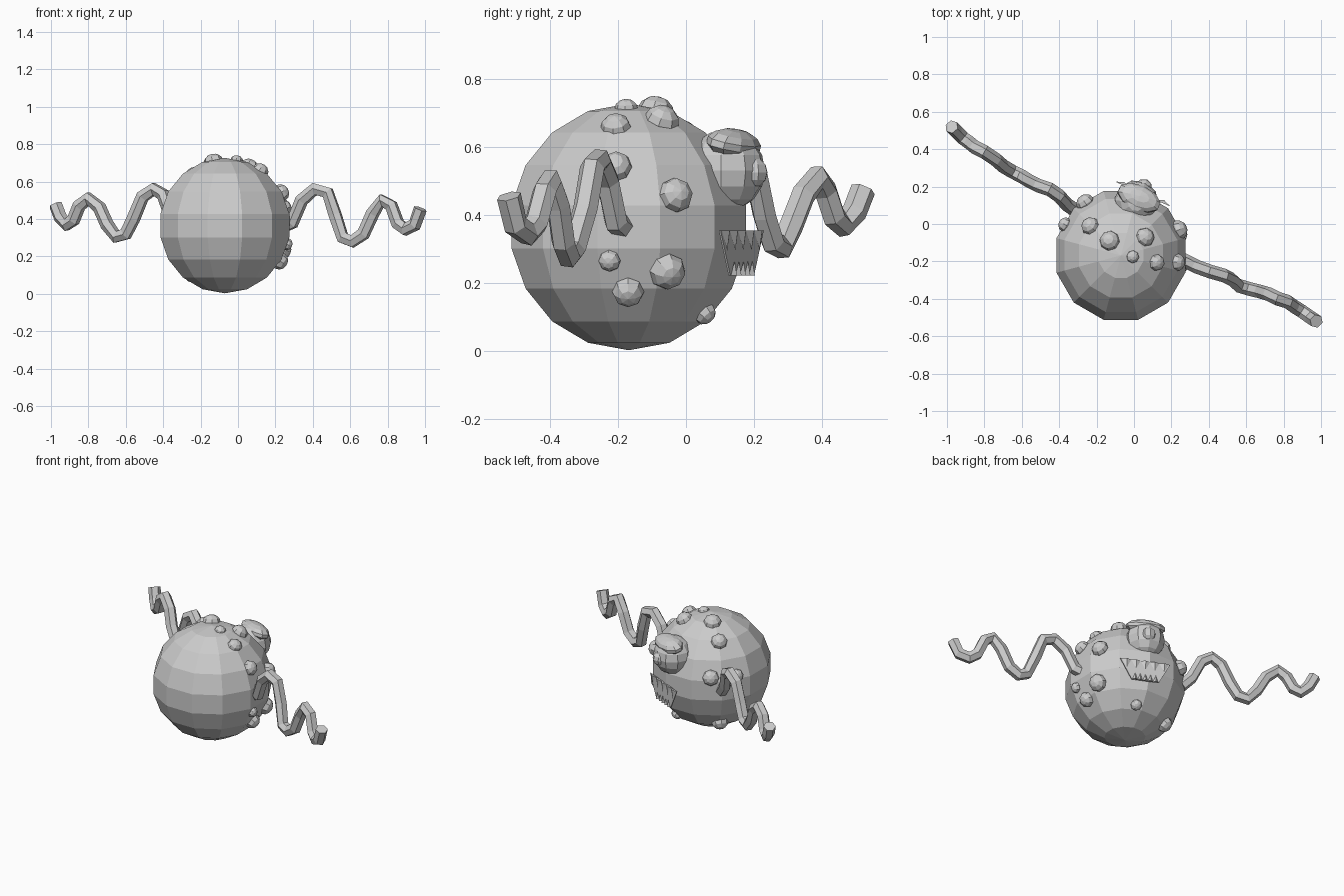
import bpy, bmesh, math
from mathutils import Vector, Matrix

if "Cube" in bpy.data.objects:
    bpy.data.objects.remove(bpy.data.objects["Cube"])

BODY = Vector((-0.07, -0.168, 0.365))
R = 0.362
FACE = Vector((0.41, 0.912, 0.0))       # direction the face looks
SIDE = Vector((0.912, -0.41, 0.0))      # along the mouth
UP = Vector((0, 0, 1))


def ball(name, loc, radius, scale=(1, 1, 1), seg=12, rings=9, rot=Matrix()):
    bm = bmesh.new()
    bmesh.ops.create_uvsphere(bm, u_segments=seg, v_segments=rings, radius=radius)
    bm.transform(Matrix.Translation(loc) @ rot @ Matrix.Diagonal((*scale, 1)))
    return finish(name, bm)


def finish(name, bm):
    bmesh.ops.recalc_face_normals(bm, faces=bm.faces)
    me = bpy.data.meshes.new(name)
    bm.to_mesh(me)
    bm.free()
    ob = bpy.data.objects.new(name, me)
    bpy.context.collection.objects.link(ob)
    return ob


# Round body, turned half a segment
ball("body", BODY, R, rot=Matrix.Rotation(math.radians(15), 4, 'Z'))

# Single eye, pupil and heavy upper lid
turn = Matrix.Rotation(math.radians(-24), 4, 'Z')
eye = Vector((0.012, 0.115, 0.53))
ball("eyeball", eye, 0.12, rot=turn, seg=10, rings=8)
ball("pupil", eye + Vector((0.04, 0.082, -0.005)), 0.045, seg=8, rings=6, rot=turn)
ball("eyelid", eye + Vector((0.015, 0.025, 0.078)), 1, (0.125, 0.07, 0.045), 10, 7,
     turn @ Matrix.Rotation(math.radians(-15), 4, 'X'))

# Warts scattered over the skin: position and radius
warts = [
    (-0.13, -0.09, 0.70, 0.055), (0.06, -0.07, 0.68, 0.052),
    (-0.01, -0.175, 0.695, 0.035), (0.115, -0.205, 0.65, 0.045),
    (0.23, -0.205, 0.54, 0.047), (0.23, -0.035, 0.455, 0.052),
    (0.235, -0.055, 0.235, 0.055), (0.225, -0.17, 0.175, 0.047),
    (0.265, -0.225, 0.265, 0.033), (-0.235, -0.01, 0.635, 0.05),
    (-0.265, 0.12, 0.45, 0.05), (-0.375, 0.0, 0.45, 0.04),
    (-0.25, 0.0, 0.095, 0.05), (0.03, 0.06, 0.105, 0.035),
]
for i, (x, y, z, r) in enumerate(warts):
    out = (Vector((x, y, z)) - BODY).normalized()
    rot = out.to_track_quat('Z', 'Y').to_matrix().to_4x4()
    ball(f"wart_{i + 1}", BODY + out * (R - 0.01), r, (1, 1, 0.85), 8, 6, rot)

# Mouth plate: a thin trapezoid
centre = Vector((0.05, 0.165, 0.0))


def at(u, z, d):
    return centre + SIDE * u + UP * z + FACE * d


bm = bmesh.new()
outline = [(-0.155, 0.355), (0.155, 0.355), (0.085, 0.222), (-0.085, 0.222)]
back = [bm.verts.new(at(u, z, -0.006)) for u, z in outline]
front = [bm.verts.new(at(u, z, 0.0)) for u, z in outline]
bm.faces.new(back)
bm.faces.new(front[::-1])
for i in range(4):
    j = (i + 1) % 4
    bm.faces.new((back[i], back[j], front[j], front[i]))
finish("mouth", bm)


# Rows of pointed teeth
def teeth(name, half, z, length, count):
    bm = bmesh.new()
    w = 2 * half / count
    for i in range(count):
        u = -half + i * w
        a, b, t, k = [bm.verts.new(p) for p in (
            at(u, z, 0.0), at(u + w, z, 0.0),
            at(u + w / 2, z + length, 0.004), at(u + w / 2, z, 0.012))]
        for f in ((a, b, t), (a, k, t), (k, b, t), (a, b, k)):
            bm.faces.new(f)
    finish(name, bm)


teeth("upper_teeth", 0.145, 0.354, -0.058, 5)
teeth("lower_teeth", 0.08, 0.223, 0.042, 5)


# Wavy arms: six-sided tubes along a path
def arm(name, path):
    cu = bpy.data.curves.new(name, 'CURVE')
    cu.dimensions = '3D'
    cu.bevel_depth = 0.037
    cu.bevel_resolution = 1
    cu.use_fill_caps = True
    sp = cu.splines.new('POLY')
    sp.points.add(len(path) - 1)
    for p, co in zip(sp.points, path):
        p.co = (*co, 1)
    sp.use_smooth = False
    ob = bpy.data.objects.new(name, cu)
    bpy.context.collection.objects.link(ob)


arm("right_arm", [
    (0.24, -0.18, 0.36), (0.29, -0.205, 0.38), (0.34, -0.23, 0.50), (0.41, -0.255, 0.56),
    (0.48, -0.275, 0.54), (0.52, -0.295, 0.42), (0.56, -0.33, 0.30),
    (0.61, -0.345, 0.28), (0.67, -0.36, 0.32), (0.72, -0.375, 0.43),
    (0.77, -0.40, 0.50), (0.82, -0.415, 0.47), (0.855, -0.44, 0.375),
    (0.895, -0.465, 0.345), (0.945, -0.50, 0.37), (0.975, -0.52, 0.455)])
arm("left_arm", [
    (-0.31, 0.07, 0.36), (-0.36, 0.105, 0.42), (-0.40, 0.15, 0.53), (-0.45, 0.185, 0.56),
    (-0.51, 0.205, 0.52), (-0.56, 0.23, 0.40), (-0.60, 0.255, 0.32),
    (-0.65, 0.28, 0.305), (-0.70, 0.31, 0.37), (-0.74, 0.345, 0.46),
    (-0.80, 0.385, 0.51), (-0.85, 0.41, 0.47), (-0.88, 0.435, 0.395),
    (-0.915, 0.46, 0.37), (-0.95, 0.495, 0.41), (-0.975, 0.52, 0.475)])
